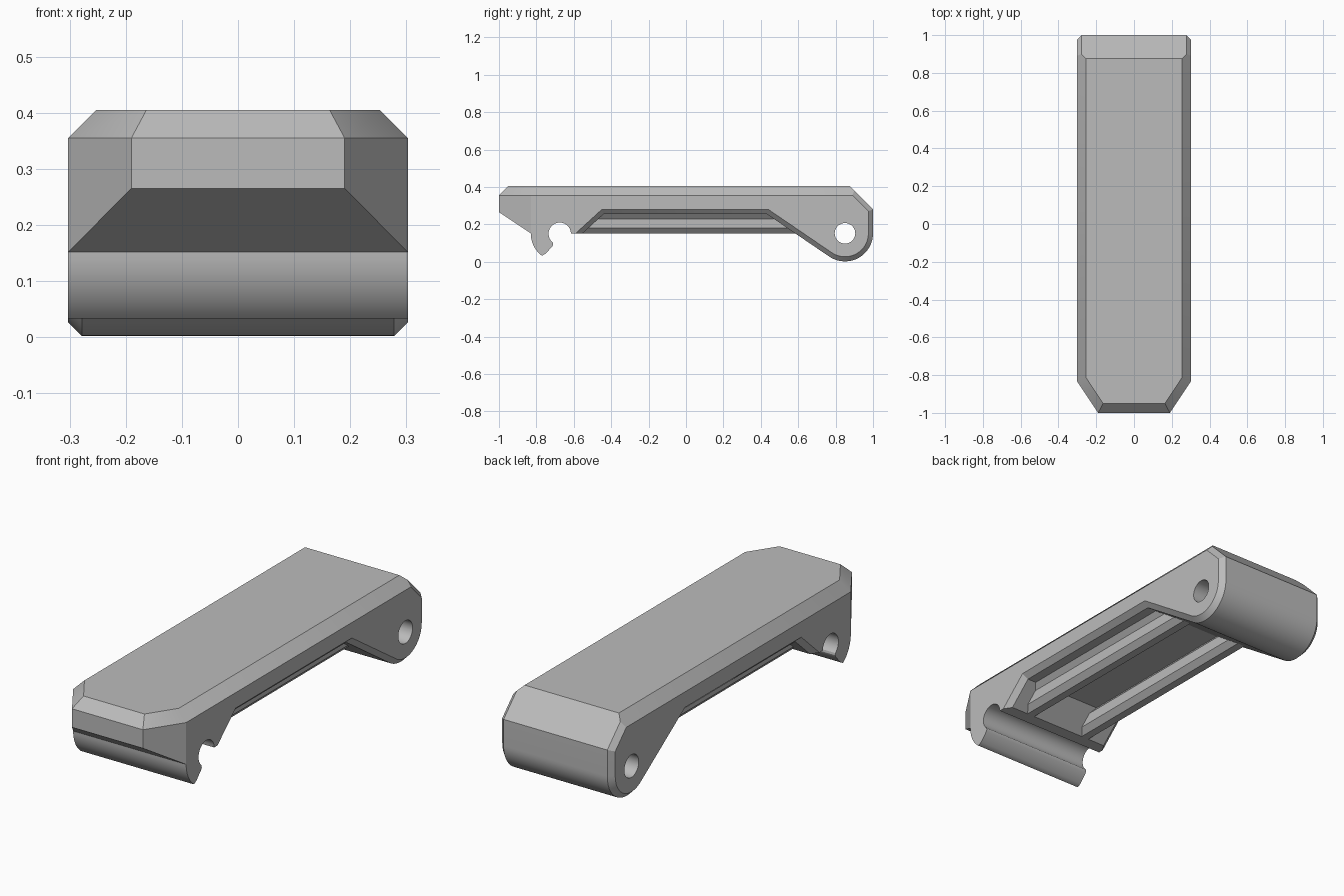
import bpy, bmesh
from math import cos, sin, radians
from mathutils import Vector

cube = bpy.data.objects.get("Cube")
if cube:
    bpy.data.objects.remove(cube)

mat = bpy.data.materials.new("plain grey")
mat.use_nodes = True
mat.diffuse_color = (0.5, 0.5, 0.5, 1)
mat.node_tree.nodes["Principled BSDF"].inputs["Base Color"].default_value = (0.5, 0.5, 0.5, 1)

HALF, EDGE = 0.303, 0.025
PIVOT, NOTCH = (0.85, 0.152), (-0.675, 0.15)


def arc(centre, r, start, end, steps):
    angles = [radians(start + (end - start) * i / steps) for i in range(steps + 1)]
    return [(centre[0] + r * cos(a), centre[1] + r * sin(a)) for a in angles]


def loft(sections):
    """Closed solid through matching loops of points."""
    bm = bmesh.new()
    loops = [[bm.verts.new(p) for p in s] for s in sections]
    for a, b in zip(loops, loops[1:]):
        for i in range(len(a)):
            j = (i + 1) % len(a)
            bm.faces.new((a[i], a[j], b[j], b[i]))
    bm.faces.new(loops[0])
    bm.faces.new(loops[-1])
    bmesh.ops.recalc_face_normals(bm, faces=bm.faces)
    return bm


def make(name, bm):
    bmesh.ops.recalc_face_normals(bm, faces=bm.faces)
    mesh = bpy.data.meshes.new(name)
    bm.to_mesh(mesh)
    bm.free()
    ob = bpy.data.objects.new(name, mesh)
    bpy.context.collection.objects.link(ob)
    mesh.materials.append(mat)
    return ob


def slice_off(bm, point, normal):
    geom = bm.verts[:] + bm.edges[:] + bm.faces[:]
    bmesh.ops.bisect_plane(bm, geom=geom, dist=1e-5, plane_co=point,
                           plane_no=normal, clear_outer=True)
    bmesh.ops.holes_fill(bm, edges=[e for e in bm.edges if e.is_boundary], sides=0)


# Side profile: nose, hook and notch are square-edged
hook = [(-1, 0.405), (-1, 0.265)] + arc((-0.68, 0.152), 0.15, 180, 232, 10)
hook += [(-0.765, 0.035), (-0.75, 0.044), (-0.713, 0.084), (-0.71, 0.093)]
hook += arc(NOTCH, 0.06, 232, 2, 18)
# Belly, pivot end and back slope are chamfered: wide loop and narrower side loop
wide = hook + [(-0.553, 0.152), (-0.44, 0.255), (0.432, 0.255)]
wide += arc(PIVOT, 0.15, -124.5, 0, 24) + [(1, 0.28), (0.875, 0.405)]
side = hook + [(-0.59, 0.152), (-0.45, 0.28), (0.44, 0.28)]
side += arc(PIVOT, 0.15 - EDGE, -124.5, 0, 24) + [(0.975, 0.27), (0.84, 0.405)]

stations = [(-HALF, side), (EDGE - HALF, wide), (HALF - EDGE, wide), (HALF, side)]
bm = loft([[(x, y, z) for y, z in loop] for x, loop in stations])

# Angled nose corners, then the bevel around the top
for s in (-1, 1):
    corner, out = Vector((s * HALF, -0.83, 0.355)), Vector((s * 0.833, -0.553, 0))
    slice_off(bm, corner, out)
    slice_off(bm, corner, out + Vector((0, 0, 1)))
    slice_off(bm, corner, (s, 0, 1))
slice_off(bm, (0, -1, 0.355), (0, -1, 1))
body = make("body", bm)

# Cross pin hole through the pivot end
hole = loft([[(x, y, z) for y, z in arc(PIVOT, 0.055, 0, 350, 35)] for x in (-0.5, 0.5)])
cutter = make("pin_hole_cutter", hole)
cutter.hide_render = True
cutter.hide_set(True)
mod = body.modifiers.new("pin hole", "BOOLEAN")
mod.object, mod.operation, mod.solver = cutter, "DIFFERENCE", "EXACT"
bpy.context.view_layer.objects.active = body
body.select_set(True)
bpy.ops.object.modifier_apply(modifier=mod.name)
bpy.data.objects.remove(cutter)
bpy.ops.object.shade_smooth_by_angle(angle=radians(25))

# Twin rails under the belly, running between its sloped ends
section = [(0.235, 0.26), (0.21, 0.23), (0.21, 0.18), (0.185, 0.152),
           (0.145, 0.152), (0.12, 0.18), (0.12, 0.23), (0.145, 0.26)]
for s, name in ((-1, "right_rail"), (1, "left_rail")):
    make(name, loft([[(s * x, y, z) for x, z in section] for y in (-0.57, 0.6)]))
